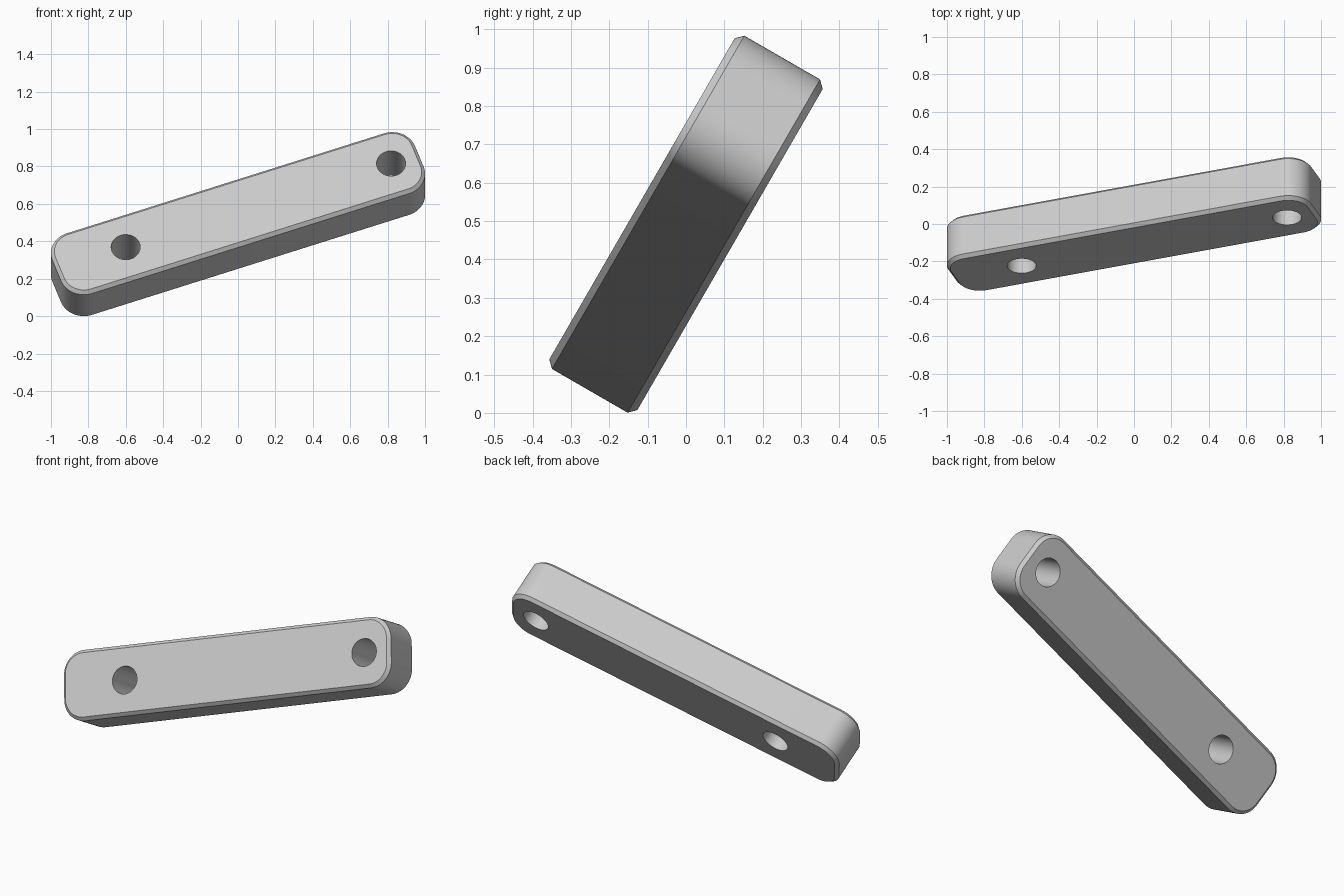
import bpy
import bmesh
from math import cos, sin, pi, radians
from mathutils import Matrix

cube = bpy.data.objects.get("Cube")
if cube:
    bpy.data.objects.remove(cube, do_unlink=True)

LENGTH, WIDTH, THICK = 2.063, 0.395, 0.265
CORNER, CHAMFER = 0.13, 0.0185
HOLE_RADIUS, HOLES = 0.0775, (-0.639, 0.871)
ARC_STEPS = 16

grey = bpy.data.materials.new("light grey")
grey.use_nodes = True
grey.diffuse_color = (0.6, 0.6, 0.6, 1)
grey.node_tree.nodes["Principled BSDF"].inputs["Base Color"].default_value = grey.diffuse_color


def outline(bm, radius, z):
    """Ring of vertices for a rounded rectangle at height z."""
    ax, ay = LENGTH / 2 - CORNER, WIDTH / 2 - CORNER
    ring = []
    for q, (sx, sy) in enumerate(((1, 1), (-1, 1), (-1, -1), (1, -1))):
        for i in range(ARC_STEPS + 1):
            a = (q + i / ARC_STEPS) * pi / 2
            ring.append(bm.verts.new((sx * ax + radius * cos(a), sy * ay + radius * sin(a), z)))
    return ring


def make_object(name, bm):
    bmesh.ops.recalc_face_normals(bm, faces=bm.faces)
    mesh = bpy.data.meshes.new(name)
    bm.to_mesh(mesh)
    bm.free()
    mesh.materials.append(grey)
    obj = bpy.data.objects.new(name, mesh)
    bpy.context.collection.objects.link(obj)
    return obj


# Bar: rounded slab with a chamfer around both broad faces
bm = bmesh.new()
half = THICK / 2
rings = [outline(bm, CORNER - inset, z) for inset, z in (
    (CHAMFER, -half), (0, CHAMFER - half), (0, half - CHAMFER), (CHAMFER, half))]
for low, high in zip(rings, rings[1:]):
    for i in range(len(low)):
        j = (i + 1) % len(low)
        bm.faces.new((low[i], low[j], high[j], high[i]))
bm.faces.new(rings[0][::-1])
bm.faces.new(rings[-1])
bar = make_object("bar", bm)

# Two through holes
bm = bmesh.new()
for x in HOLES:
    bmesh.ops.create_cone(bm, cap_ends=True, segments=64, radius1=HOLE_RADIUS,
                          radius2=HOLE_RADIUS, depth=THICK * 2,
                          matrix=Matrix.Translation((x, 0, 0)))
cutter = make_object("hole_cutter", bm)
cutter.hide_render = True

bpy.ops.object.select_all(action="DESELECT")
bpy.context.view_layer.objects.active = bar
bar.select_set(True)
cut = bar.modifiers.new("holes", "BOOLEAN")
cut.operation = "DIFFERENCE"
cut.solver = "EXACT"
cut.object = cutter
bpy.ops.object.modifier_apply(modifier=cut.name)
bpy.data.objects.remove(cutter, do_unlink=True)
bpy.ops.object.shade_smooth_by_angle(angle=radians(30))

# Lean the bar back and turn it within its own plane
bar.matrix_world = (Matrix.Translation((0, 0, 0.492))
                    @ Matrix.Rotation(radians(60), 4, "X")
                    @ Matrix.Rotation(radians(20), 4, "Z"))
